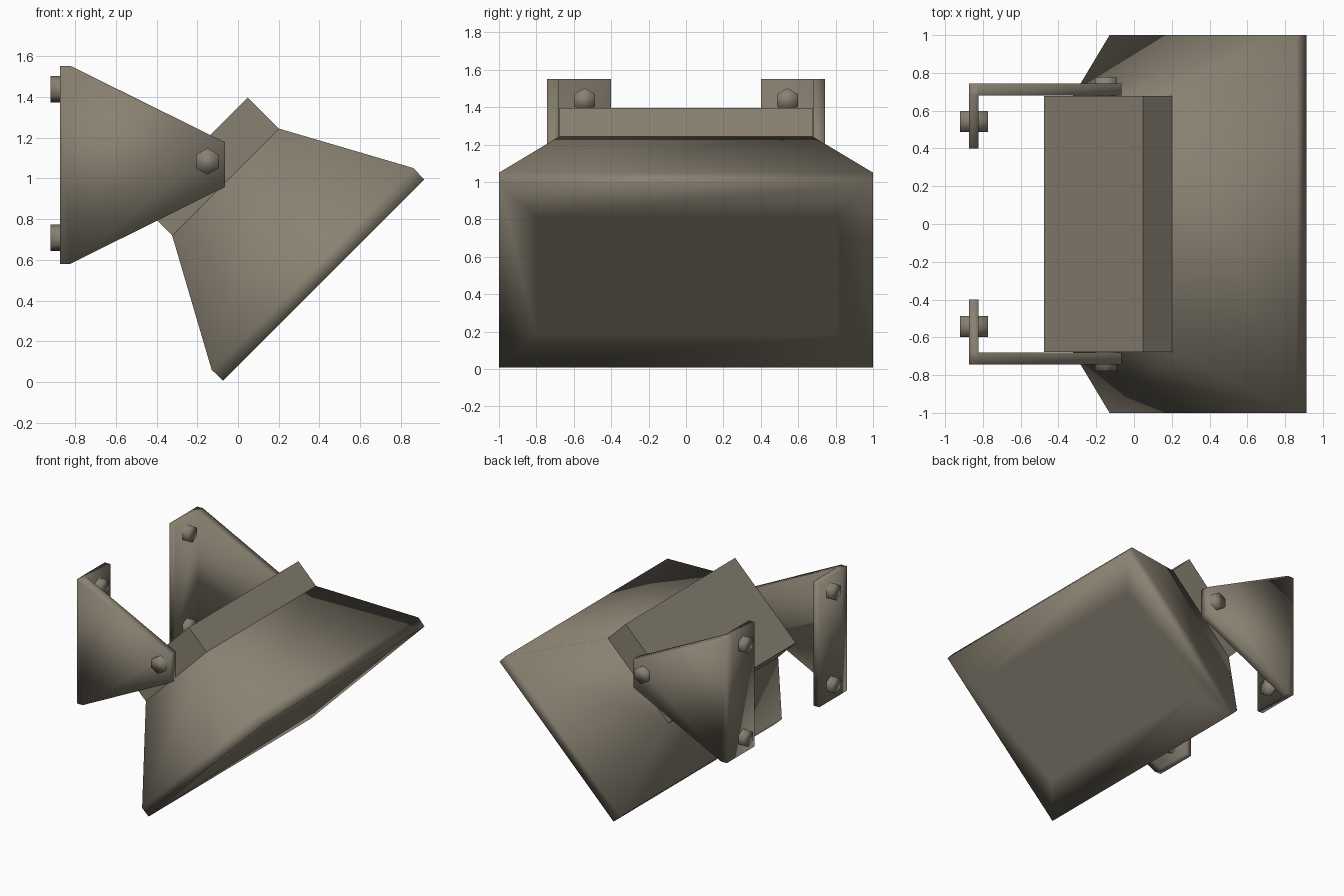
import bpy, bmesh, math
from mathutils import Vector, Matrix

if "Cube" in bpy.data.objects:
    bpy.data.objects.remove(bpy.data.objects["Cube"])

mat = bpy.data.materials.new("weathered grey brown metal")
mat.diffuse_color = (0.25, 0.22, 0.168, 1)
mat.use_nodes = True
mat.node_tree.nodes["Principled BSDF"].inputs["Base Color"].default_value = mat.diffuse_color


def finish(bm, name, smooth=True):
    bmesh.ops.recalc_face_normals(bm, faces=bm.faces)
    for f in bm.faces:
        f.smooth = smooth
    me = bpy.data.meshes.new(name)
    bm.to_mesh(me)
    bm.free()
    me.materials.append(mat)
    ob = bpy.data.objects.new(name, me)
    bpy.context.collection.objects.link(ob)
    return ob


# Lamp frame: u runs up along the tilted lens, w runs backwards from the lens
S = math.sqrt(0.5)
UC = 0.651


def tilted(u, y, w):
    return Vector((S * (u - w), y, S * (u + w)))


def loft(name, rings, cap_start, cap_end, smooth):
    """Join rectangles given as (half height, half width, depth)."""
    bm = bmesh.new()
    loops = [[bm.verts.new(tilted(UC + a * hu, b * hy, w))
              for a, b in ((-1, -1), (1, -1), (1, 1), (-1, 1))]
             for hu, hy, w in rings]
    for p, q in zip(loops, loops[1:]):
        for i in range(4):
            j = (i + 1) % 4
            bm.faces.new((p[i], p[j], q[j], q[i]))
    if cap_start:
        bm.faces.new(loops[0])
    if cap_end:
        bm.faces.new(loops[-1])
    return finish(bm, name, smooth)


# Flared hood with chamfered rim and flat lens, plus the housing behind it
loft("lamp_hood", [(0.44, 0.8, 0.057), (0.698, 1.0, 0.057),
                   (0.70, 1.0, 0.134), (0.371, 0.677, 0.737)], True, False, True)
loft("lamp_housing", [(0.371, 0.677, 0.737), (0.371, 0.677, 0.953)], True, True, False)


# L-shaped bracket: tapered side plate with a wall flange turned inwards
def bracket(name, s):
    bm = bmesh.new()
    pts = [(-0.873, 0.58), (-0.823, 0.58), (-0.065, 0.957),
           (-0.065, 1.177), (-0.823, 1.552), (-0.873, 1.552)]
    out = [bm.verts.new((x, s * 0.743, z)) for x, z in pts]
    inn = [bm.verts.new((x, s * 0.68, z)) for x, z in pts]
    bm.faces.new(out)
    bm.faces.new(inn[1:5])
    strip = bm.faces.new((inn[0], inn[1], inn[4], inn[5]))
    for i in range(6):
        j = (i + 1) % 6
        bm.faces.new((out[i], out[j], inn[j], inn[i]))
    ext = bmesh.ops.extrude_discrete_faces(bm, faces=[strip])["faces"][0]
    for v in ext.verts:
        v.co.y = s * 0.40
    bmesh.ops.remove_doubles(bm, verts=bm.verts, dist=1e-5)
    finish(bm, name)


def hex_bolt(name, centre, axis, length):
    bm = bmesh.new()
    bmesh.ops.create_cone(bm, cap_ends=True, segments=6,
                          radius1=0.065, radius2=0.065, depth=length)
    # Point one corner straight up
    if axis == 'X':
        rot = Matrix.Rotation(math.pi / 2, 4, 'Y')
    else:
        rot = Matrix.Rotation(math.pi / 2, 4, 'X')
    bmesh.ops.transform(bm, matrix=rot, verts=bm.verts)
    top = max(v.co.z for v in bm.verts)
    if top < 0.06:
        bmesh.ops.rotate(bm, verts=bm.verts, cent=(0, 0, 0),
                         matrix=Matrix.Rotation(math.pi / 6, 3, axis))
    bmesh.ops.translate(bm, vec=centre, verts=bm.verts)
    finish(bm, name)


for s, side in ((-1, "near"), (1, "far")):
    bracket("bracket_" + side, s)
    hex_bolt("pivot_bolt_" + side, (-0.15, s * 0.715, 1.083), 'Y', 0.125)
    for z, level in ((0.707, "lower"), (1.437, "upper")):
        hex_bolt(f"wall_bolt_{level}_{side}", (-0.847, s * 0.543, z), 'X', 0.146)
